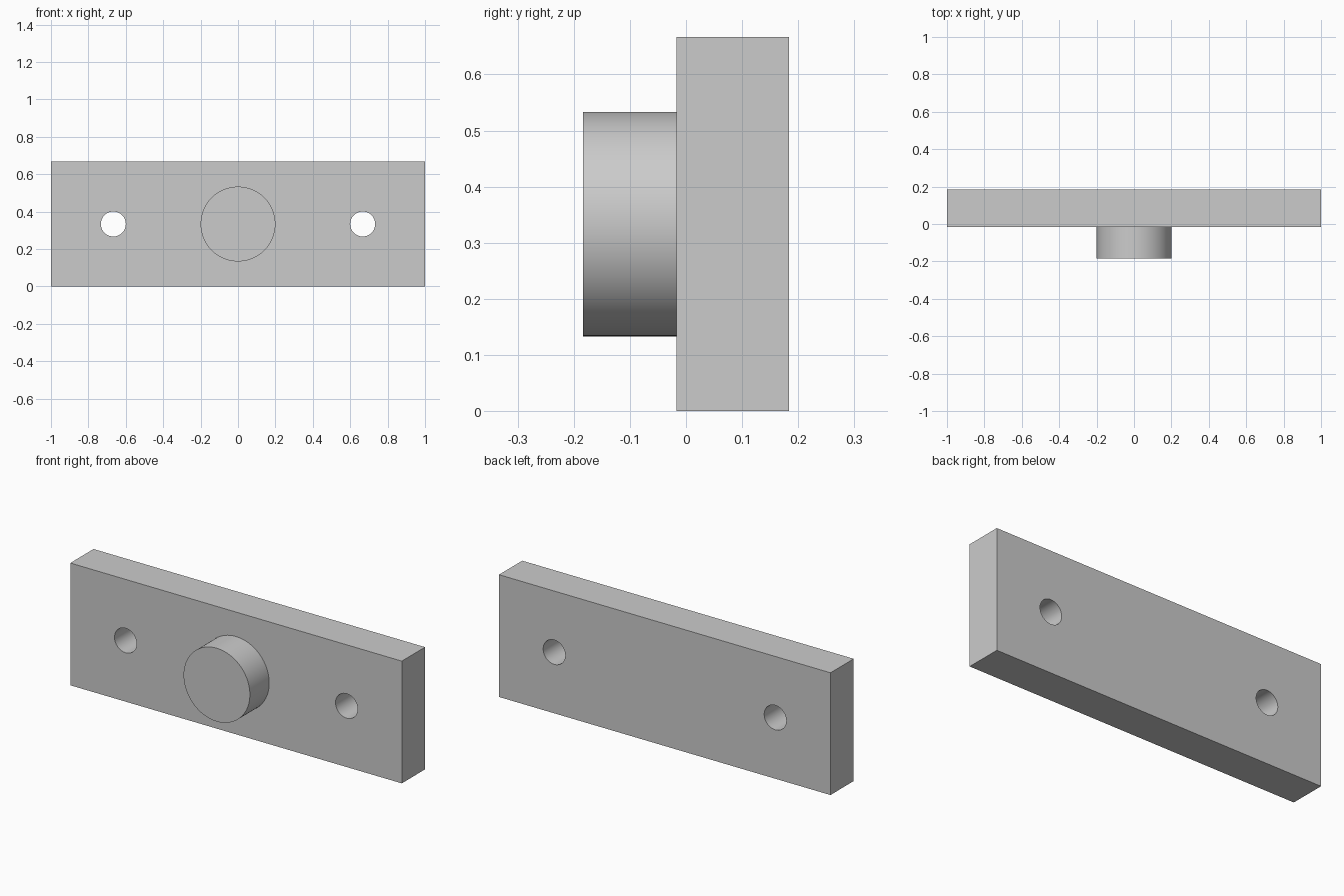
import bpy
from math import radians

WIDTH, DEPTH, HEIGHT = 2.0, 0.2, 0.6667
FRONT_Y, BACK_Y = -0.0167, 0.1833
MID_Z = HEIGHT / 2

default_cube = bpy.data.objects.get("Cube")
if default_cube:
    bpy.data.objects.remove(default_cube, do_unlink=True)

# Single plain grey
grey = bpy.data.materials.new("plain grey")
grey.use_nodes = True
colour = (0.6, 0.6, 0.6, 1)
grey.diffuse_color = colour
grey.node_tree.nodes["Principled BSDF"].inputs["Base Color"].default_value = colour


def cylinder_along_y(name, x, radius, y0, y1, sides):
    bpy.ops.mesh.primitive_cylinder_add(
        vertices=sides, radius=radius, depth=y1 - y0,
        location=(x, (y0 + y1) / 2, MID_Z), rotation=(radians(90), 0, 0))
    obj = bpy.context.object
    obj.name = name
    obj.data.materials.append(grey)
    return obj


def smooth(obj):
    bpy.ops.object.select_all(action="DESELECT")
    obj.select_set(True)
    bpy.context.view_layer.objects.active = obj
    bpy.ops.object.shade_smooth_by_angle(angle=radians(30))


# Rectangular plate
bpy.ops.mesh.primitive_cube_add(size=1, location=(0, (FRONT_Y + BACK_Y) / 2, MID_Z))
plate = bpy.context.object
plate.name = "mounting_plate"
plate.scale = (WIDTH, DEPTH, HEIGHT)
bpy.ops.object.transform_apply(location=False, rotation=False, scale=True)
plate.data.materials.append(grey)

# Two through holes for screws
for side, sign in (("left", 1), ("right", -1)):
    cutter = cylinder_along_y(f"{side}_hole_cutter", sign * WIDTH / 3, 0.0667,
                              FRONT_Y - 0.1, BACK_Y + 0.1, 64)
    cutter.hide_render = True
    cut = plate.modifiers.new(f"{side}_screw_hole", "BOOLEAN")
    cut.operation = "DIFFERENCE"
    cut.solver = "EXACT"
    cut.object = cutter
    bpy.context.view_layer.objects.active = plate
    bpy.ops.object.modifier_apply(modifier=cut.name)
    bpy.data.objects.remove(cutter, do_unlink=True)
smooth(plate)

# Round boss on the front, seated slightly into the plate
boss = cylinder_along_y("round_boss", 0, 0.2, -0.1833, FRONT_Y + 0.01, 96)
smooth(boss)
